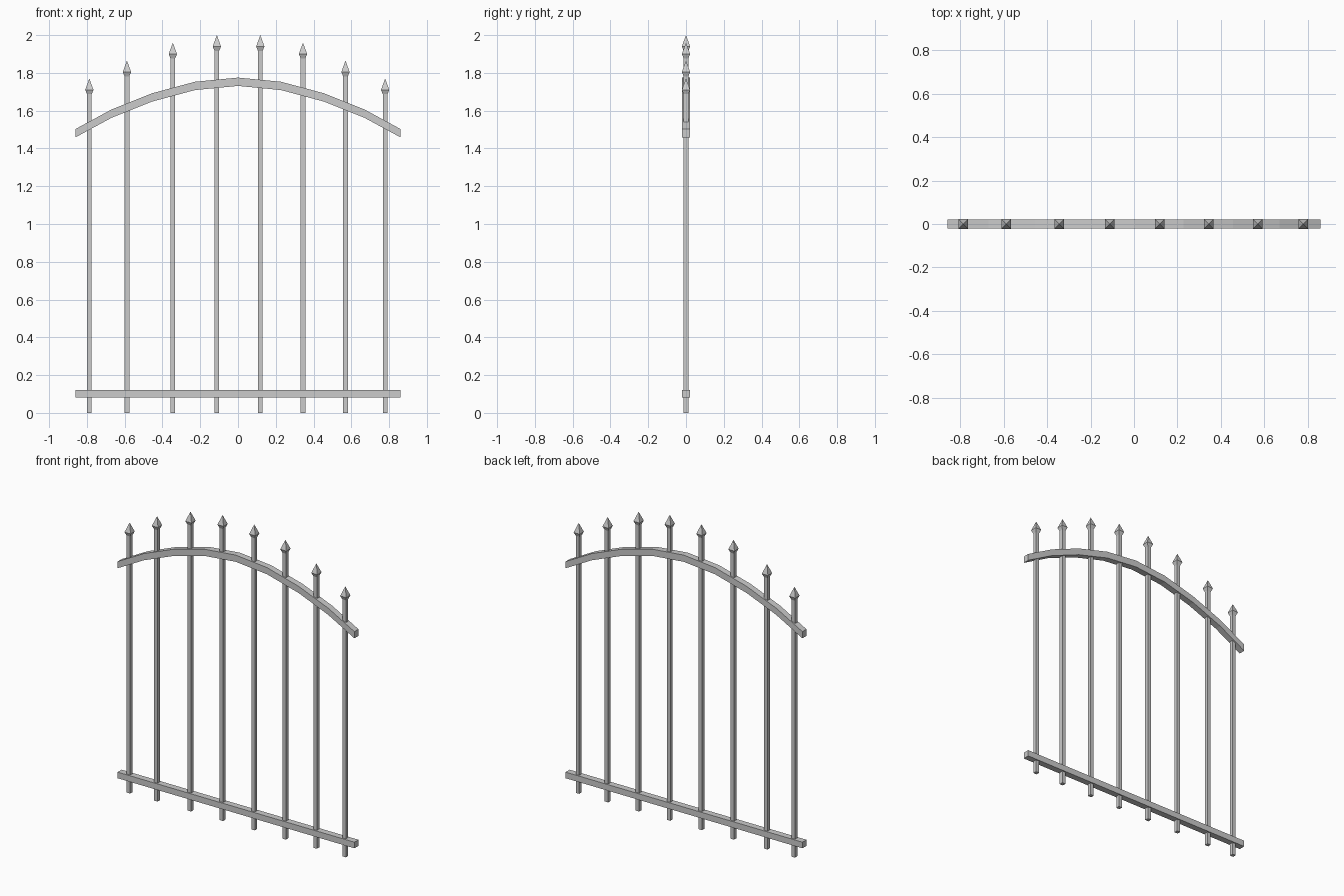
import bpy, bmesh

if "Cube" in bpy.data.objects:
    bpy.data.objects.remove(bpy.data.objects["Cube"])


def finish(name, bm):
    bmesh.ops.recalc_face_normals(bm, faces=bm.faces)
    mesh = bpy.data.meshes.new(name)
    bm.to_mesh(mesh)
    bm.free()
    bpy.context.collection.objects.link(bpy.data.objects.new(name, mesh))


def square_stack(name, x, levels):
    """Loft square sections given as (z, half width) pairs, ending in a point where half width is 0."""
    bm = bmesh.new()
    prev = None
    for z, h in levels:
        if h:
            ring = [bm.verts.new((x + a * h, b * h, z))
                    for a, b in ((-1, -1), (1, -1), (1, 1), (-1, 1))]
        else:
            ring = [bm.verts.new((x, 0, z))] * 4
        if prev is None:
            bm.faces.new(ring)
        else:
            for i in range(4):
                j = (i + 1) % 4
                quad = [prev[i], prev[j], ring[j], ring[i]]
                bm.faces.new(list(dict.fromkeys(quad)))
        prev = ring
    if levels[-1][1]:
        bm.faces.new(prev)
    finish(name, bm)


def rail(name, path, height, half_depth):
    """Rail with vertical ends that follows a path of (x, top z)."""
    bm = bmesh.new()
    prev = None
    for x, z in path:
        ring = [bm.verts.new((x, y, zz)) for y, zz in (
            (-half_depth, z - height), (half_depth, z - height),
            (half_depth, z), (-half_depth, z))]
        if prev is None:
            bm.faces.new(ring)
        else:
            for i in range(4):
                j = (i + 1) % 4
                bm.faces.new((prev[i], prev[j], ring[j], ring[i]))
        prev = ring
    bm.faces.new(prev)
    finish(name, bm)


# Upright bars with spear heads
bars = [(-0.787, 1.77), (-0.588, 1.865), (-0.345, 1.96), (-0.112, 2.0),
        (0.118, 2.0), (0.344, 1.96), (0.569, 1.865), (0.779, 1.77)]
for n, (x, tip) in enumerate(bars, 1):
    square_stack(f"bar_{n}", x, [(0, 0.0125), (tip - 0.07, 0.0125)])
    square_stack(f"spear_head_{n}", x, [(tip - 0.083, 0.0125),
                                        (tip - 0.06, 0.022), (tip, 0)])

# Bottom rail
rail("bottom_rail", [(-0.86, 0.121), (0.86, 0.121)], 0.04, 0.021)

# Arched top rail, mirrored about the centre
half = [(0.228, 1.753), (0.455, 1.692), (0.67, 1.606), (0.86, 1.503)]
arch = [(-x, z) for x, z in reversed(half)] + [(0, 1.775)] + half
rail("arched_rail", arch, 0.044, 0.021)
